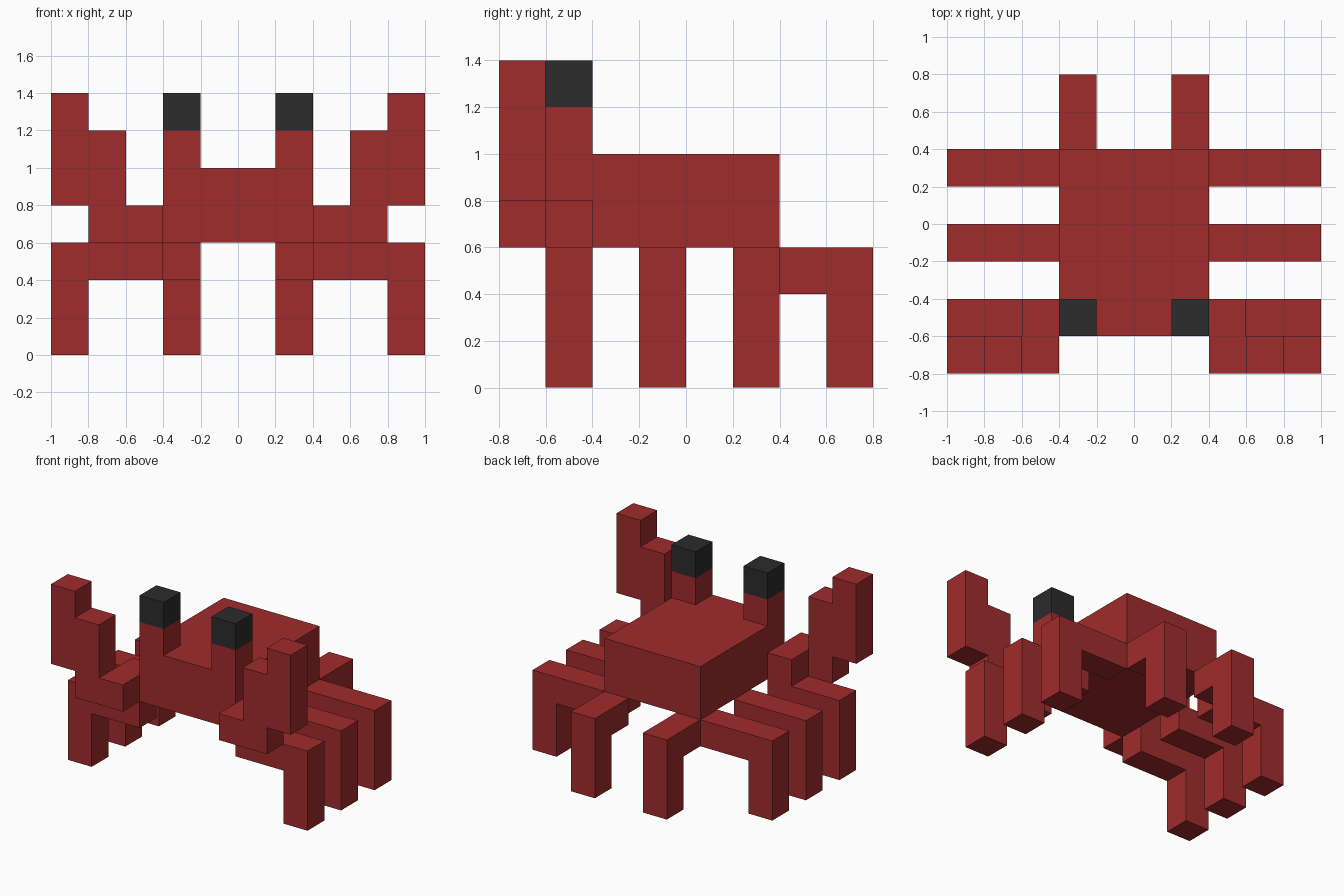
import bpy
import bmesh
from mathutils import Vector

cube = bpy.data.objects.get("Cube")
if cube:
    bpy.data.objects.remove(cube, do_unlink=True)


def material(name, rgb):
    m = bpy.data.materials.new(name)
    m.use_nodes = True
    m.diffuse_color = (*rgb, 1)
    m.node_tree.nodes["Principled BSDF"].inputs["Base Color"].default_value = (*rgb, 1)
    return m


RED = material("shell red", (0.352, 0.025, 0.025))
BLACK = material("eye black", (0.025, 0.025, 0.025))


def prism(name, profile, start, depth, mat, axis="y", side=1):
    """Extrude a profile: (x, z) points along y, or (y, z) points along x; side -1 mirrors x."""
    bm = bmesh.new()
    if axis == "y":
        pts = [(side * u, start, z) for u, z in profile]
        move = Vector((0, depth, 0))
    else:
        pts = [(side * start, u, z) for u, z in profile]
        move = Vector((side * depth, 0, 0))
    face = bm.faces.new([bm.verts.new(p) for p in pts])
    ext = bmesh.ops.extrude_face_region(bm, geom=[face], use_keep_orig=True)
    bmesh.ops.translate(bm, vec=move,
                        verts=[g for g in ext["geom"] if isinstance(g, bmesh.types.BMVert)])
    bmesh.ops.recalc_face_normals(bm, faces=bm.faces[:])
    mesh = bpy.data.meshes.new(name)
    bm.to_mesh(mesh)
    bm.free()
    mesh.materials.append(mat)
    obj = bpy.data.objects.new(name, mesh)
    bpy.context.collection.objects.link(obj)
    return obj


def rect(u0, u1, z0, z1):
    return [(u0, z0), (u1, z0), (u1, z1), (u0, z1)]


CLAW = [(0.4, 0.6), (0.8, 0.6), (0.8, 0.8), (1.0, 0.8), (1.0, 1.4),
        (0.8, 1.4), (0.8, 1.2), (0.6, 1.2), (0.6, 0.8), (0.4, 0.8)]
SIDE_LEG = [(0.4, 0.4), (0.8, 0.4), (0.8, 0), (1.0, 0), (1.0, 0.6), (0.4, 0.6)]
BACK_LEG = [(0.4, 0.4), (0.6, 0.4), (0.6, 0), (0.8, 0), (0.8, 0.6), (0.4, 0.6)]

# Main shell
prism("body", rect(-0.4, 0.4, 0.6, 1.0), -0.6, 1.0, RED)

for side, word in ((1, "left"), (-1, "right")):
    # Eyes on stalks
    prism(f"{word}_eye_stalk", rect(0.2, 0.4, 1.0, 1.2), -0.6, 0.2, RED, side=side)
    prism(f"{word}_eye", rect(0.2, 0.4, 1.2, 1.4), -0.6, 0.2, BLACK, side=side)
    # Arm and stepped claw
    prism(f"{word}_arm", rect(0.4, 0.6, 0.6, 0.8), -0.6, 0.2, RED, side=side)
    prism(f"{word}_claw", CLAW, -0.8, 0.2, RED, side=side)
    # Three side legs and one back leg
    for place, y in (("front", -0.6), ("middle", -0.2), ("rear", 0.2)):
        prism(f"{word}_{place}_leg", SIDE_LEG, y, 0.2, RED, side=side)
    prism(f"{word}_back_leg", BACK_LEG, 0.2, 0.2, RED, axis="x", side=side)
